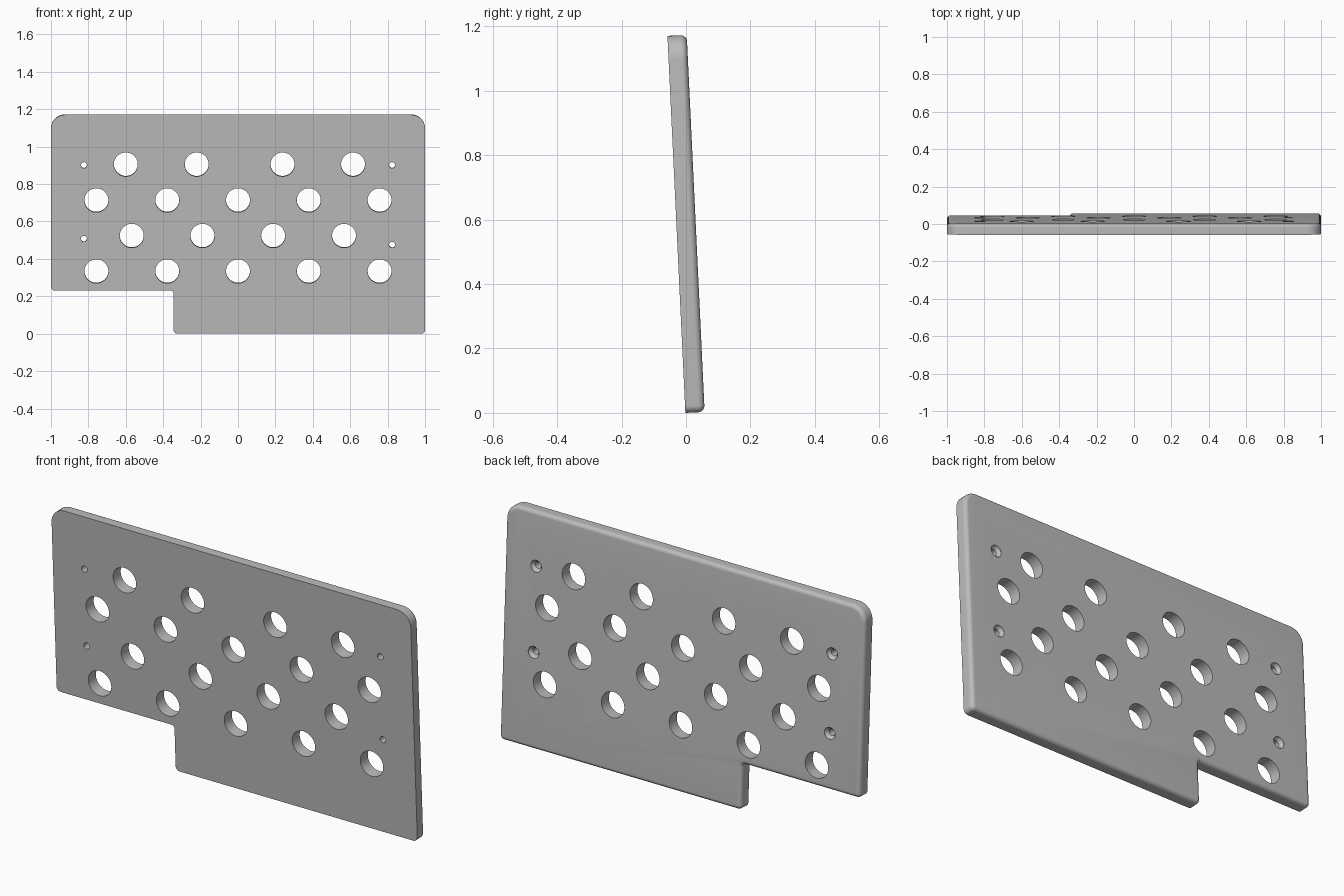
import bpy, bmesh, math
from mathutils import Matrix

TILT = math.radians(2.72)
THICK, HEIGHT, FILLET = 0.06, 1.172, 0.02
STEPS = 10

cube = bpy.data.objects.get("Cube")
if cube:
    bpy.data.objects.remove(cube, do_unlink=True)

grey = bpy.data.materials.new("plain_grey")
grey.use_nodes = True
colour = (0.5, 0.5, 0.5, 1)
grey.diffuse_color = colour
grey.node_tree.nodes["Principled BSDF"].inputs["Base Color"].default_value = colour

# Outline corners, counter-clockwise: x, height, radius, start angle, turn (-1 = inner corner)
CORNERS = [
    (-0.345, 0, 0.022, 180, 1),
    (1, 0, 0.022, 270, 1),
    (1, HEIGHT, 0.075, 0, 1),
    (-1, HEIGHT, 0.075, 90, 1),
    (-1, 0.23, 0.022, 180, 1),
    (-0.345, 0.23, 0.015, 90, -1),
]


def outline(inset):
    """Rounded outline moved inward by inset."""
    points = []
    for x, z, radius, start, turn in CORNERS:
        mid = math.radians(start + 45 * turn)
        cx = x - turn * math.copysign(radius, math.cos(mid)) * 1
        cz = z - turn * math.copysign(radius, math.sin(mid)) * 1
        if turn < 0:
            # the inner corner's arc is centred outside the plate
            cx, cz = x - radius, z - radius
        r = radius - turn * inset
        for i in range(STEPS + 1):
            a = math.radians(start + turn * 90 * i / STEPS)
            points.append((cx + r * math.cos(a), cz + r * math.sin(a)))
    return points


def make_object(name, bm):
    bmesh.ops.recalc_face_normals(bm, faces=bm.faces)
    mesh = bpy.data.meshes.new(name)
    bm.to_mesh(mesh)
    bm.free()
    mesh.materials.append(grey)
    obj = bpy.data.objects.new(name, mesh)
    bpy.context.collection.objects.link(obj)
    return obj


def loft(bm, rings):
    """Skin closed rings and cap both ends."""
    loops = [[bm.verts.new(p) for p in ring] for ring in rings]
    for a, b in zip(loops, loops[1:]):
        for i in range(len(a)):
            j = (i + 1) % len(a)
            bm.faces.new((a[i], a[j], b[j], b[i]))
    bm.faces.new(loops[0][::-1])
    bm.faces.new(loops[-1])


def turned(bm, x, z, profile, sides):
    """Round cutter along the depth axis from (radius, depth) pairs."""
    angles = [2 * math.pi * i / sides for i in range(sides)]
    loft(bm, [[(x + r * math.cos(a), y, z + r * math.sin(a)) for a in angles]
              for r, y in profile])


# Plate: sharp front edge, rounded back edge
levels = [(0, 0)]
for i in range(9):
    a = math.pi / 2 * i / 8
    levels.append((FILLET * (1 - math.cos(a)), THICK - FILLET * (1 - math.sin(a))))
bm = bmesh.new()
loft(bm, [[(x, y, z) for x, z in outline(inset)] for inset, y in levels])
plate = make_object("perforated_plate", bm)

# Large round holes in four staggered rows
ROWS = {
    0.906: (-0.6, -0.221, 0.238, 0.615),
    0.714: (-0.757, -0.378, 0, 0.378, 0.757),
    0.524: (-0.568, -0.19, 0.188, 0.567),
    0.334: (-0.757, -0.378, 0, 0.378, 0.757),
}
bm = bmesh.new()
for z, row in ROWS.items():
    for x in row:
        turned(bm, x, z, [(0.064, -0.05), (0.064, THICK + 0.05)], 48)

# Screw holes, countersunk from the back
for x, z in ((-0.824, 0.902), (0.824, 0.902), (-0.824, 0.508), (0.824, 0.476)):
    turned(bm, x, z, [(0.016, -0.05), (0.016, 0.042), (0.03, THICK - 0.002),
                      (0.03, THICK + 0.05)], 32)
cutter = make_object("hole_cutter", bm)
cutter.hide_render = True

cut = plate.modifiers.new("holes", "BOOLEAN")
cut.operation = "DIFFERENCE"
cut.solver = "EXACT"
cut.object = cutter
bpy.context.view_layer.update()
drilled = bpy.data.meshes.new_from_object(
    plate.evaluated_get(bpy.context.evaluated_depsgraph_get()))
plate.modifiers.clear()
plate.data = drilled
bpy.data.objects.remove(cutter, do_unlink=True)

# Lean the plate toward the front and centre it
lean = Matrix.Rotation(TILT, 4, "X")
drilled.transform(Matrix.Translation((0, -0.002, 0)) @ lean)

bpy.ops.object.select_all(action="DESELECT")
plate.select_set(True)
bpy.context.view_layer.objects.active = plate
bpy.ops.object.shade_smooth_by_angle(angle=math.radians(30))
